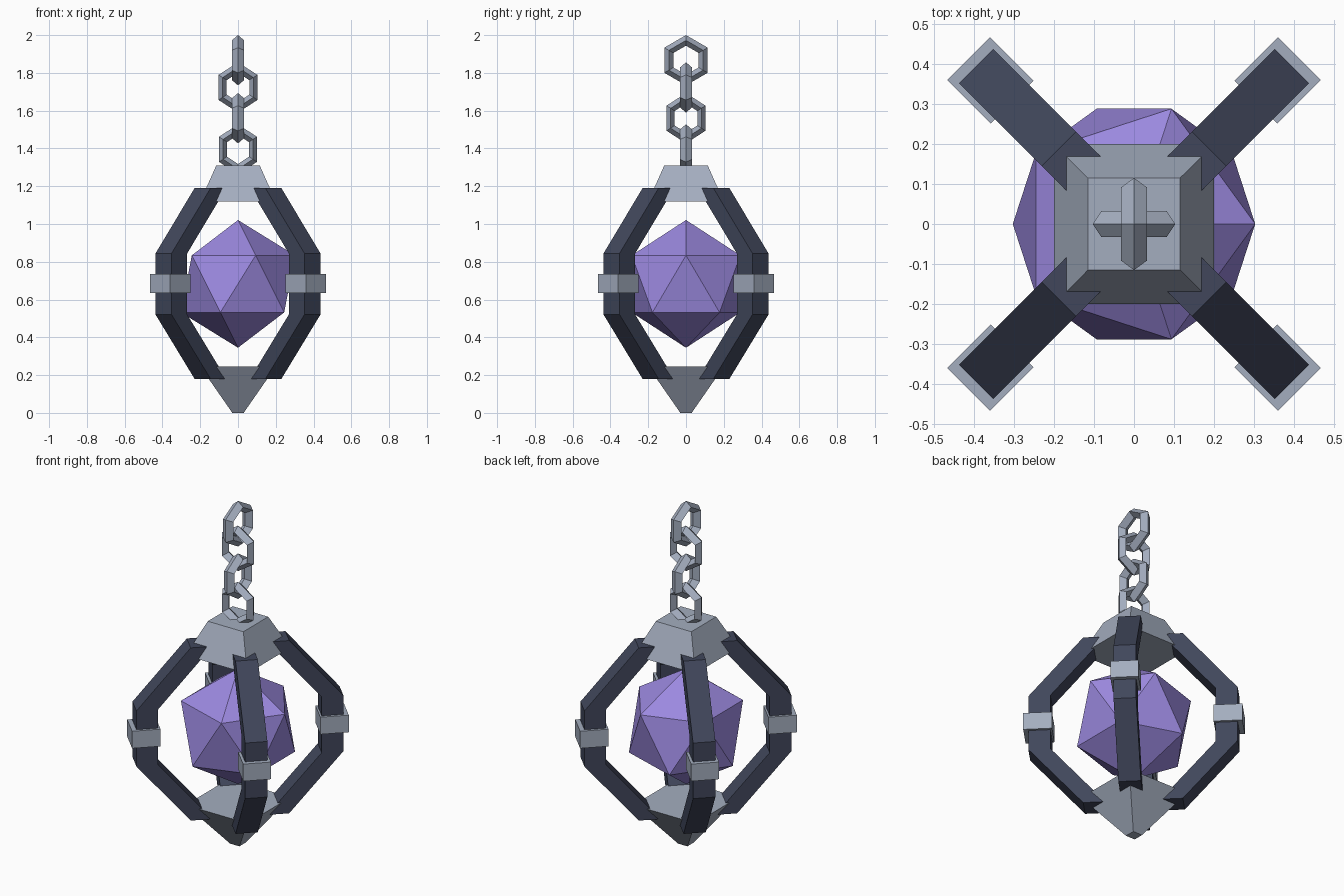
import bpy, bmesh
from math import pi, sin, cos, radians
from mathutils import Matrix, Vector

cube = bpy.data.objects.get("Cube")
if cube:
    bpy.data.objects.remove(cube, do_unlink=True)


def material(name, color):
    m = bpy.data.materials.new(name)
    m.use_nodes = True
    m.diffuse_color = (*color, 1)
    m.node_tree.nodes["Principled BSDF"].inputs["Base Color"].default_value = (*color, 1)
    return m


STEEL = material("pale steel", (0.37, 0.42, 0.52))
IRON = material("dark iron", (0.052, 0.062, 0.105))
CRYSTAL = material("violet crystal", (0.33, 0.25, 0.74))


def finish(name, bm, mat):
    bmesh.ops.recalc_face_normals(bm, faces=bm.faces)
    mesh = bpy.data.meshes.new(name)
    bm.to_mesh(mesh)
    bm.free()
    mesh.materials.append(mat)
    obj = bpy.data.objects.new(name, mesh)
    bpy.context.collection.objects.link(obj)
    return obj


def loft(bm, rings, closed=False):
    """Skin a list of equal rings; cap the ends unless closed."""
    loops = [[bm.verts.new(p) for p in ring] for ring in rings]
    pairs = list(zip(loops, loops[1:]))
    if closed:
        pairs.append((loops[-1], loops[0]))
    else:
        bm.faces.new(loops[0])
        bm.faces.new(loops[-1])
    for a, b in pairs:
        n = len(a)
        for i in range(n):
            j = (i + 1) % n
            bm.faces.new((a[i], a[j], b[j], b[i]))


def square(x0, x1, half, z):
    return [(x0, -half, z), (x1, -half, z), (x1, half, z), (x0, half, z)]


def cap(name, bottom, half_bottom, top, half_top):
    bm = bmesh.new()
    loft(bm, [square(-h, h, h, z) for h, z in ((half_bottom, bottom), (half_top, top))])
    finish(name, bm, STEEL)


# Tapered caps that hold the cage together
cap("top_cap", 1.12, 0.20, 1.31, 0.115)
cap("bottom_cap", 0, 0.03, 0.245, 0.20)

# Four bent cage arms on the diagonals, each with a clasp
arm_path = [(0.265, 0.18), (0.557, 0.52), (0.557, 0.845), (0.265, 1.19)]
for i, side in enumerate(("back_left", "back_right", "front_right", "front_left")):
    turn = Matrix.Rotation(radians(45 + 90 * i), 4, "Z")
    bm = bmesh.new()
    loft(bm, [square(r - 0.117, r, 0.06, z) for r, z in arm_path])
    bm.transform(turn)
    finish("arm_" + side, bm, IRON)

    bm = bmesh.new()
    loft(bm, [square(0.43, 0.583, 0.075, z) for z in (0.635, 0.735)])
    bm.transform(turn)
    finish("clasp_" + side, bm, STEEL)

# Floating crystal
bm = bmesh.new()
bmesh.ops.create_icosphere(bm, subdivisions=1, radius=0.338)
bm.transform(Matrix.Translation((0, 0, 0.683)))
finish("crystal", bm, CRYSTAL)


# Six-sided chain links with a diamond section, alternating direction
def link(name, z, half_width, across_x):
    reach, tube, depth = 0.133, 0.028, 0.033
    squeeze = half_width / (reach * cos(pi / 6))
    rings = []
    for k in range(6):
        a = pi / 2 + k * pi / 3
        ring = []
        for r, d in ((reach, 0), (reach - tube, depth),
                     (reach - 2 * tube, 0), (reach - tube, -depth)):
            w = r * cos(a) * squeeze
            h = z + r * sin(a)
            ring.append(Vector((w, d, h) if across_x else (d, w, h)))
        rings.append(ring)
    bm = bmesh.new()
    loft(bm, rings, closed=True)
    finish(name, bm, STEEL)


for n, (z, half_width) in enumerate(((1.395, 0.1), (1.56, 0.103), (1.723, 0.103), (1.867, 0.115))):
    link("chain_link_%d" % (n + 1), z, half_width, n % 2 == 0)
